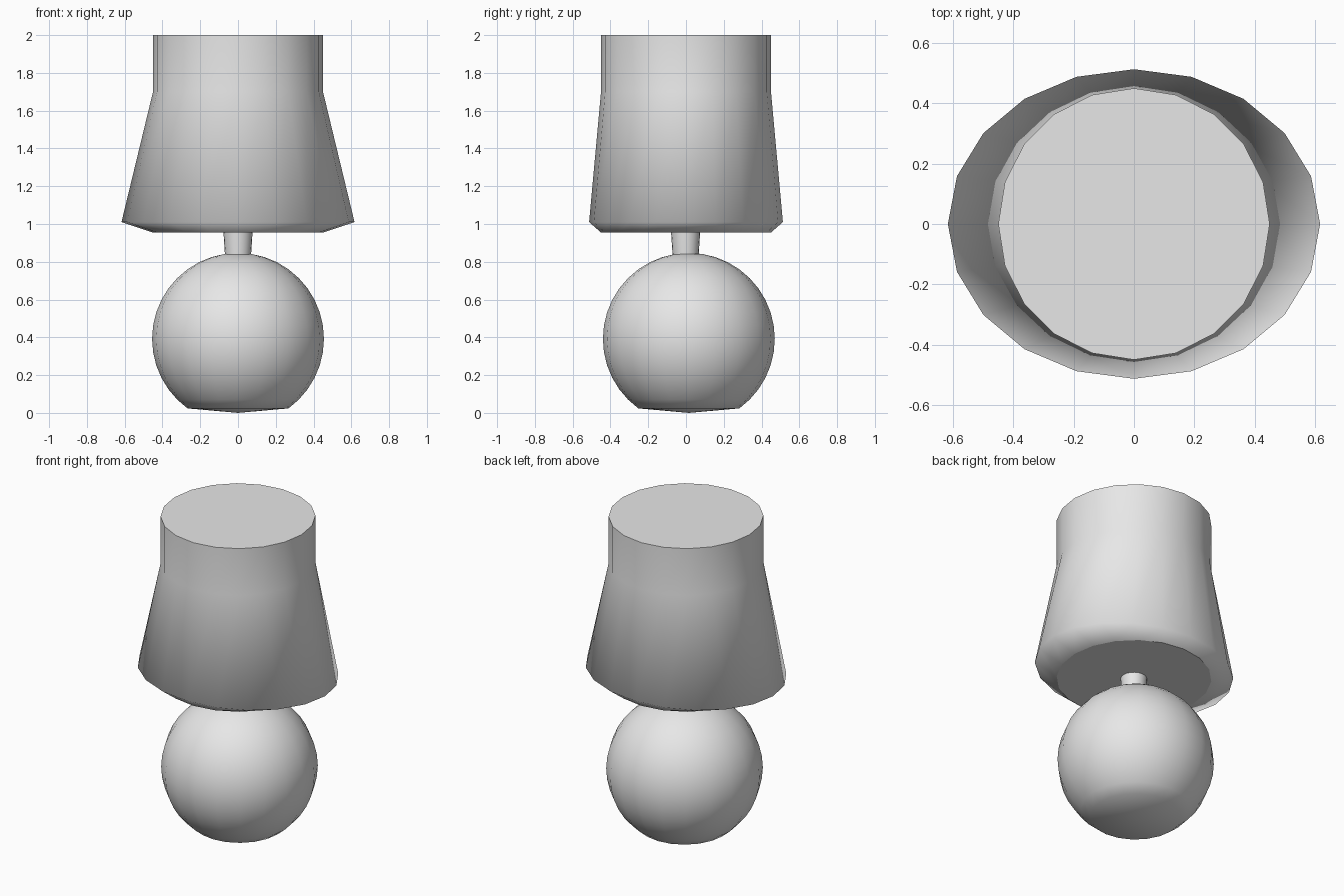
import bpy
import bmesh
from math import sin, cos, pi

cube = bpy.data.objects.get("Cube")
if cube:
    bpy.data.objects.remove(cube, do_unlink=True)

SIDES = 20

grey = bpy.data.materials.new("plain_grey")
grey.use_nodes = True
grey.diffuse_color = (0.8, 0.8, 0.8, 1)
grey.node_tree.nodes["Principled BSDF"].inputs["Base Color"].default_value = (0.8, 0.8, 0.8, 1)


def lathe(name, rings, y=0.0):
    """Stack elliptical rings (rx, ry, z) from bottom to top and close both ends."""
    bm = bmesh.new()
    loops = [[bm.verts.new((rx * cos(2 * pi * i / SIDES), y + ry * sin(2 * pi * i / SIDES), z))
              for i in range(SIDES)] for rx, ry, z in rings]
    for low, high in zip(loops, loops[1:]):
        for i in range(SIDES):
            j = (i + 1) % SIDES
            bm.faces.new((low[i], low[j], high[j], high[i])).smooth = True
    # Flat end caps with crisp rims
    for cap in (bm.faces.new(loops[0][::-1]), bm.faces.new(loops[-1])):
        for edge in cap.edges:
            edge.smooth = False
    # Rings of no radius collapse to a smooth pole
    bmesh.ops.remove_doubles(bm, verts=bm.verts, dist=0.0001)
    mesh = bpy.data.meshes.new(name)
    bm.to_mesh(mesh)
    bm.free()
    mesh.materials.append(grey)
    obj = bpy.data.objects.new(name, mesh)
    bpy.context.collection.objects.link(obj)
    return obj


# Tapered shade: flat underside, wide oval rim, round straight collar
lathe("shade", [(0.45, 0.45, 0.955), (0.617, 0.513, 1.01),
                (0.45, 0.45, 1.70), (0.45, 0.45, 2.0)])

# Short flared neck between base and shade
lathe("neck", [(0.068, 0.068, 0.83), (0.07, 0.07, 0.85), (0.077, 0.077, 0.957)], y=-0.002)

# Ball base with a shallow flattened foot
RADIUS, CENTRE = 0.455, 0.392
ball = [(0, 0, 0)]
for k in range(4, 21):
    a = pi * k / 20
    r = RADIUS * sin(a)
    ball.append((r, r, CENTRE - RADIUS * cos(a)))
lathe("ball_base", ball, y=0.015)
